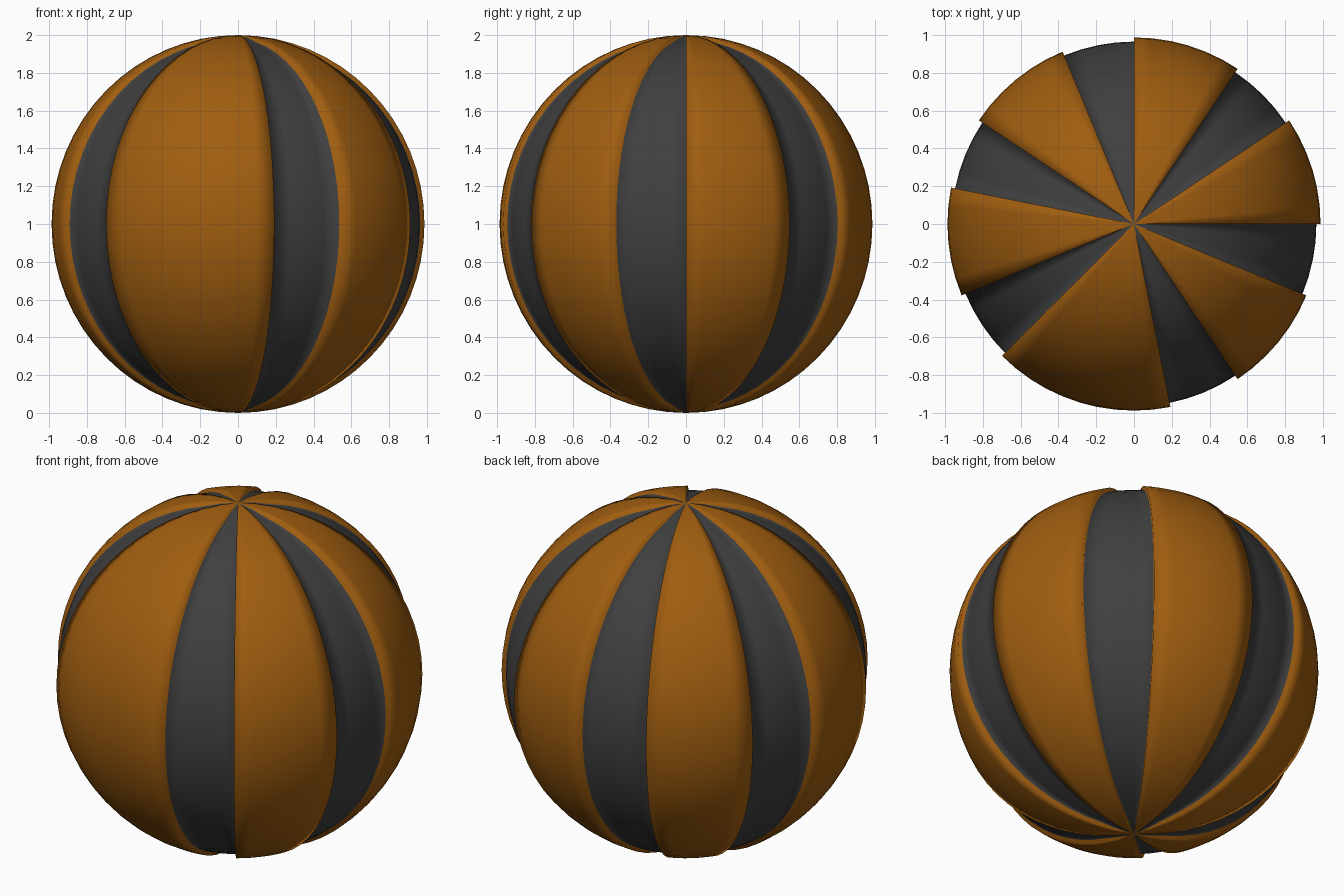
import bpy, bmesh
from math import sin, cos, pi

if "Cube" in bpy.data.objects:
    bpy.data.objects.remove(bpy.data.objects["Cube"])

RINGS, SUB = 32, 2                 # rings pole to pole, columns per 1/32 turn
R_XY, R_Z, STEP = 0.987, 1.0, 0.022
WIDTHS = [3, 2, 3, 2, 3, 2, 3, 2, 5, 2, 3, 2]   # raised / sunken panels, in 1/32 turns


def material(name, color):
    m = bpy.data.materials.new(name)
    m.diffuse_color = (*color, 1)
    m.use_nodes = True
    m.node_tree.nodes["Principled BSDF"].inputs["Base Color"].default_value = m.diffuse_color
    return m


def point(turn, sunk, ring):
    t = pi * ring / RINGS
    a = 2 * pi * turn / 32
    # the groove fades out only right at the poles
    d = STEP * min(1, ring / 2, (RINGS - ring) / 2) if sunk else 0
    r = (R_XY - d) * sin(t)
    return r * cos(a), r * sin(a), 1 + (R_Z - d) * cos(t)


# Columns around the ball; doubled at panel borders to make the step walls
columns, start = [], 0
for i, w in enumerate(WIDTHS):
    sunk = i % 2
    for k in range(w * SUB + 1):
        on_panel = k < w * SUB
        columns.append((start + k / SUB, sunk, sunk if on_panel else 0))
    start += w

# Strips of faces between neighbouring columns
bm = bmesh.new()
grid = [[bm.verts.new(point(t, s, r)) for r in range(RINGS + 1)] for t, s, _ in columns]
for j, (_, _, mat) in enumerate(columns):
    a, b = grid[j], grid[(j + 1) % len(grid)]
    for r in range(RINGS):
        f = bm.faces.new((a[r], a[r + 1], b[r + 1], b[r]))
        f.material_index = mat
        f.smooth = True
bmesh.ops.remove_doubles(bm, verts=bm.verts, dist=1e-5)
bmesh.ops.recalc_face_normals(bm, faces=bm.faces)

mesh = bpy.data.meshes.new("striped_ball")
bm.to_mesh(mesh)
bm.free()
mesh.materials.append(material("orange_panel", (0.35, 0.11, 0.005)))
mesh.materials.append(material("dark_stripe", (0.05, 0.05, 0.05)))
ball = bpy.data.objects.new("striped_ball", mesh)
bpy.context.collection.objects.link(ball)
